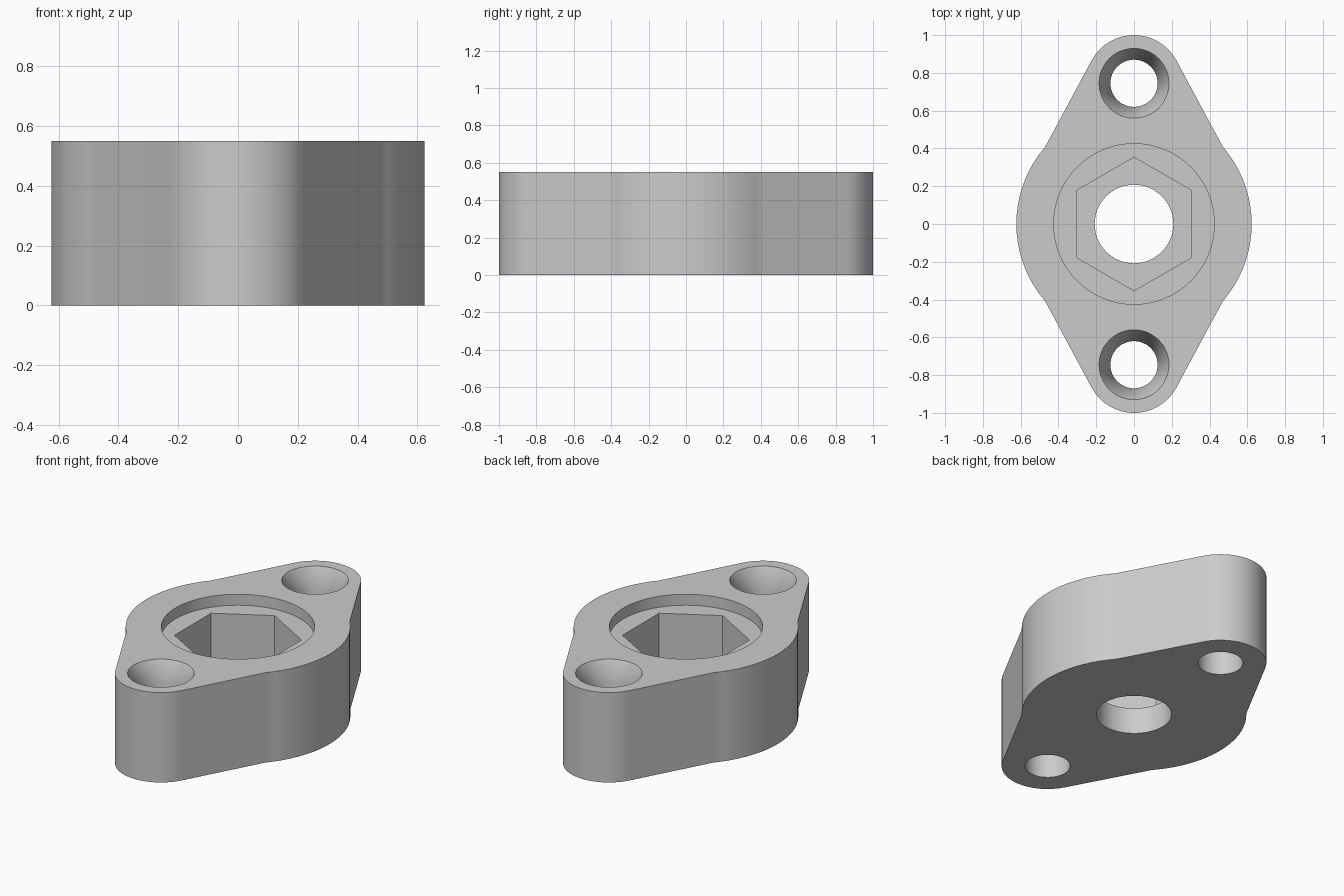
import bpy, bmesh
from math import sin, cos, pi, radians

if "Cube" in bpy.data.objects:
    bpy.data.objects.remove(bpy.data.objects["Cube"])

HEIGHT = 0.55
HUB_R, LUG_R, LUG_Y = 0.623, 0.255, 0.745

grey = bpy.data.materials.new("light grey")
grey.use_nodes = True
colour = (0.6, 0.6, 0.6, 1)
grey.diffuse_color = colour
grey.node_tree.nodes["Principled BSDF"].inputs["Base Color"].default_value = colour


def arc(cy, r, start, end, steps):
    """Points along an arc centred on x = 0."""
    angles = [radians(start + (end - start) * i / steps) for i in range(steps + 1)]
    return [(r * cos(a), cy + r * sin(a)) for a in angles]


def loft(name, rings):
    """Closed solid through rings of (outline, z)."""
    bm = bmesh.new()
    loops = [[bm.verts.new((x, y, z)) for x, y in pts] for pts, z in rings]
    for low, high in zip(loops, loops[1:]):
        for i in range(len(low)):
            j = (i + 1) % len(low)
            bm.faces.new((low[i], low[j], high[j], high[i]))
    bm.faces.new(loops[0][::-1])
    bm.faces.new(loops[-1])
    bmesh.ops.recalc_face_normals(bm, faces=bm.faces)
    mesh = bpy.data.meshes.new(name)
    bm.to_mesh(mesh)
    bm.free()
    mesh.materials.append(grey)
    obj = bpy.data.objects.new(name, mesh)
    bpy.context.collection.objects.link(obj)
    return obj


def cutter(name, cy, r_z, sides=64):
    """Turned cutter from (radius, height) pairs, a corner facing +y."""
    return loft(name, [(arc(cy, r, 90, 450, sides)[:-1], z) for r, z in r_z])


# Flange body: round hub with two tapered lugs
half = arc(0, HUB_R, -41, 41, 18) + arc(LUG_Y, LUG_R, 28, 152, 24)
outline = half + [(-x, -y) for x, y in half]
body = loft("flange_body", [(outline, 0), (outline, HEIGHT)])

# Round recess, hexagonal pocket, centre bore and countersunk screw holes
screw = [(0.125, -0.1), (0.125, HEIGHT - 0.12), (0.215, HEIGHT + 0.06)]
cutters = [
    cutter("recess_cutter", 0, [(0.425, HEIGHT - 0.067), (0.425, 0.8)]),
    cutter("hex_pocket_cutter", 0, [(0.353, 0.16), (0.353, 0.75)], 6),
    cutter("bore_cutter", 0, [(0.208, -0.1), (0.208, 0.7)]),
    cutter("back_screw_cutter", LUG_Y, screw, 48),
    cutter("front_screw_cutter", -LUG_Y, screw, 48),
]

bpy.ops.object.select_all(action='DESELECT')
body.select_set(True)
bpy.context.view_layer.objects.active = body
for tool in cutters:
    cut = body.modifiers.new(tool.name, 'BOOLEAN')
    cut.operation, cut.solver, cut.object = 'DIFFERENCE', 'EXACT', tool
    bpy.ops.object.modifier_apply(modifier=cut.name)
    bpy.data.objects.remove(tool)

# Smooth round walls, crisp rims, flat walls kept even
bpy.ops.object.shade_smooth_by_angle(angle=radians(30))
weighted = body.modifiers.new("even_walls", 'WEIGHTED_NORMAL')
weighted.keep_sharp = True
